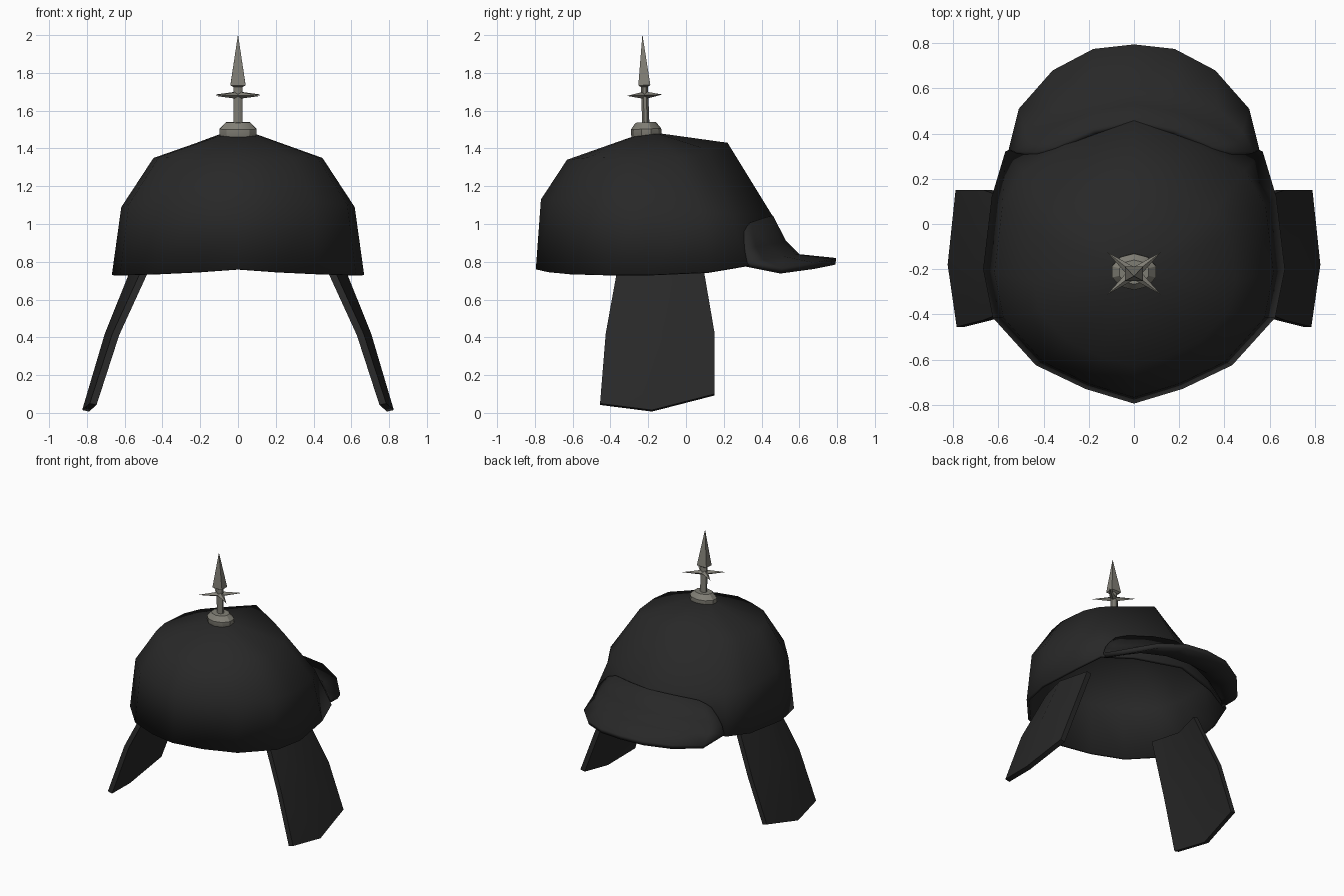
import bpy, math
from mathutils import Matrix, Vector

if "Cube" in bpy.data.objects:
    bpy.data.objects.remove(bpy.data.objects["Cube"])


def material(name, rgb):
    m = bpy.data.materials.new(name)
    m.diffuse_color = (*rgb, 1)
    m.use_nodes = True
    m.node_tree.nodes["Principled BSDF"].inputs["Base Color"].default_value = m.diffuse_color
    return m


black = material("black leather", (0.021, 0.021, 0.021))
steel = material("dull steel", (0.22, 0.212, 0.18))


def make(name, verts, faces, mat, smooth=None, thick=0, offset=-1, mirror=False):
    me = bpy.data.meshes.new(name)
    me.from_pydata(verts, [], faces)
    me.materials.append(mat)
    ob = bpy.data.objects.new(name, me)
    bpy.context.collection.objects.link(ob)
    bpy.ops.object.select_all(action='DESELECT')
    ob.select_set(True)
    bpy.context.view_layer.objects.active = ob
    bpy.ops.object.mode_set(mode='EDIT')
    bpy.ops.mesh.select_all(action='SELECT')
    bpy.ops.mesh.normals_make_consistent(inside=False)
    bpy.ops.object.mode_set(mode='OBJECT')
    if smooth:
        bpy.ops.object.shade_smooth_by_angle(angle=math.radians(smooth))
    if mirror:
        mod = ob.modifiers.new("mirror", 'MIRROR')
        mod.merge_threshold = 0.002
    if thick:
        mod = ob.modifiers.new("thickness", 'SOLIDIFY')
        mod.thickness, mod.offset = thick, offset
    return ob


def loft(rings, closed=True):
    """Skin a list of equal-length point rings."""
    n = len(rings[0])
    faces = []
    for r in range(len(rings) - 1):
        for i in range(n if closed else n - 1):
            j = (i + 1) % n
            faces.append((r*n + i, r*n + j, (r+1)*n + j, (r+1)*n + i))
    return [p for ring in rings for p in ring], faces


# Dome: rim outline lofted upward through shrinking rings
rim = [(0, -.795, .76), (.215, -.73, .745), (.435, -.625, .735), (.625, -.415, .73),
       (.668, -.2, .73), (.63, .12, .745), (.57, .32, .78), (.35, .43, .80), (0, .53, .81)]
rim += [(-x, y, z) for x, y, z in rim[-2:0:-1]]
rings = [rim]
for sx, yb, yf, zb, zf, crown in [(.925, -.768, .46, 1.13, 1.04, 9),
                                  (.67, -.63, .22, 1.34, 1.43, 1.43),
                                  (.16, -.29, -.14, 1.46, 1.48, 9)]:
    ring = []
    for x, y, z in rim:
        t = (y + .795) / 1.325
        px, py = x * sx, yb + t * (yf - yb)
        if .7 < t < .99 and sx > .5:      # taper the front corners
            px, py = px * .93, py - .03
        pz = min(zb + t * (zf - zb), crown - .18 * abs(px))
        ring.append((px, py, pz))
    rings.append(ring)
verts, faces = loft(rings)
faces.append(tuple(range(3 * len(rim), 4 * len(rim))))
make("dome", verts, faces, black, 60, 0.02)

# Visor: curved sheet flaring out from the dome, right half mirrored
cols = [
    [(0, .46, 1.045), (0, .53, .91), (0, .60, .84), (0, .795, .82)],
    [(.18, .42, 1.035), (.18, .50, .90), (.19, .58, .84), (.18, .775, .815)],
    [(.35, .345, 1.01), (.36, .43, .89), (.37, .51, .83), (.36, .68, .795)],
    [(.40, .33, .99), (.45, .37, .88), (.48, .41, .81), (.51, .51, .768)],
    [(.44, .32, .97), (.495, .32, .91), (.53, .322, .86), (.555, .33, .80)],
]
verts, faces = loft(cols, False)
visor = make("visor", verts, faces, black, 50, mirror=True)
up = visor.data.polygons[2].normal.z > 0
mod = visor.modifiers.new("thickness", 'SOLIDIFY')
mod.thickness, mod.offset = 0.035, (-1 if up else 1)

# Ear flaps: bowed plates hanging from inside the rim, mirrored
outer = [
    [(.50, -.36, .78), (.56, -.14, .78), (.50, .09, .78)],
    [(.665, -.425, .42), (.705, -.16, .42), (.665, .15, .43)],
    [(.785, -.455, .05), (.825, -.18, .015), (.79, .15, .10)],
]
verts, faces = loft(outer, False)
inner = [(x - .036, y, z - .008) for x, y, z in verts]
edge = [0, 1, 2, 5, 8, 7, 6, 3]
faces += [tuple(i + 9 for i in reversed(f)) for f in faces]
faces += [(a, b, b + 9, a + 9) for a, b in zip(edge, edge[1:] + edge[:1])]
make("ear_flaps", verts + inner, faces, black, 40, mirror=True)


# Spike parts, stacked along a slightly leaning axis and narrower front to back
lean = (Matrix.Translation((0, -.21, 1.46)) @ Matrix.Rotation(math.radians(2.2), 4, 'X')
        @ Matrix.Diagonal((1, .79, 1, 1)))


def turned(name, profile, sides, smooth=None):
    rings = []
    for r, z in profile:
        rings.append([lean @ Vector((r * math.cos(a), r * math.sin(a), z - 1.46))
                      for a in (math.tau * (i + .5) / sides for i in range(sides))])
    v, f = loft(rings)
    f += [tuple(range(sides)), tuple(range(len(v) - sides, len(v)))]
    make(name, v, f, steel, smooth)


turned("spike_base", [(.09, 1.445), (.102, 1.475), (.102, 1.503), (.068, 1.538)], 10, 30)
turned("spike_shaft", [(.026, 1.52), (.026, 1.74)], 8, 50)
turned("spike_point", [(.03, 1.725), (.057, 1.735), (.001, 2.0)], 4)

# Four-pointed cross guard with diagonal arms
star = []
for i in range(8):
    r = .17 if i % 2 else .036
    a = math.pi / 4 * i
    star.append(lean @ Vector((r * math.cos(a), r * math.sin(a), .222)))
star += [lean @ Vector((0, 0, .242)), lean @ Vector((0, 0, .202))]
faces = [(i, (i + 1) % 8, c) for c in (8, 9) for i in range(8)]
make("cross_guard", star, faces, steel)
